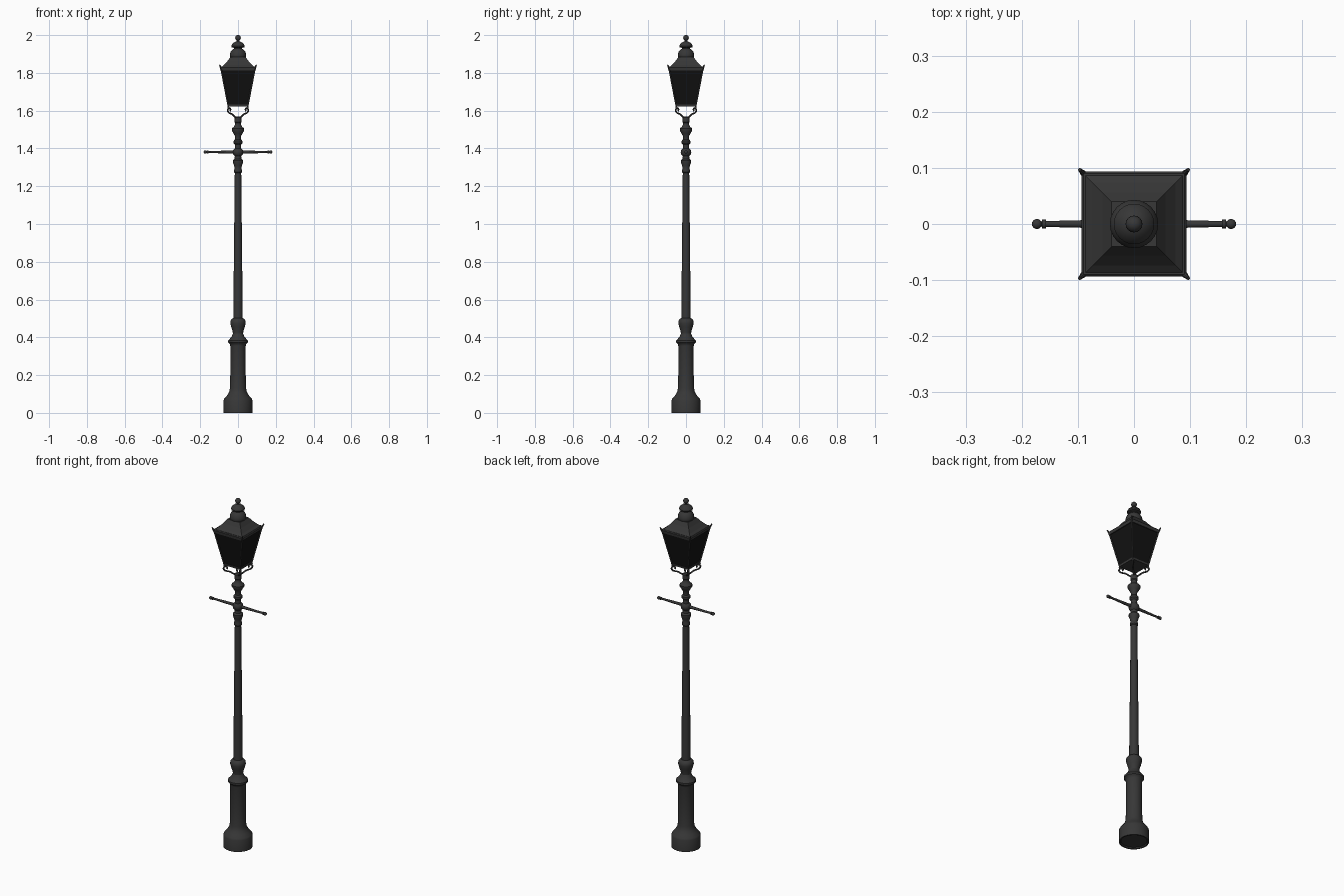
import bpy, bmesh, math
from mathutils import Vector

cube = bpy.data.objects.get("Cube")
if cube:
    bpy.data.objects.remove(cube, do_unlink=True)


def material(name, value):
    m = bpy.data.materials.new(name)
    m.use_nodes = True
    colour = (value, value, value, 1)
    m.diffuse_color = colour
    m.node_tree.nodes["Principled BSDF"].inputs["Base Color"].default_value = colour
    return m


iron = material("dark iron", 0.038)
glass = material("black glass", 0.006)


def finish(name, bm, mat, smooth=True):
    bmesh.ops.remove_doubles(bm, verts=bm.verts, dist=0.00005)
    bmesh.ops.recalc_face_normals(bm, faces=bm.faces)
    mesh = bpy.data.meshes.new(name)
    bm.to_mesh(mesh)
    bm.free()
    mesh.materials.append(mat)
    ob = bpy.data.objects.new(name, mesh)
    bpy.context.collection.objects.link(ob)
    if smooth:
        bpy.ops.object.select_all(action='DESELECT')
        ob.select_set(True)
        bpy.context.view_layer.objects.active = ob
        bpy.ops.object.shade_smooth_by_angle(angle=math.radians(35))
    return ob


def lathe(name, profile, sides=24, mat=iron):
    """Turn (radius, height) points; four sides gives a square of that half width."""
    bm = bmesh.new()
    square = sides == 4
    grow = math.sqrt(2) if square else 1
    turn = math.pi / 4 if square else 0
    rings = []
    for r, z in profile:
        rings.append([bm.verts.new((r * grow * math.cos(turn + math.tau * i / sides),
                                    r * grow * math.sin(turn + math.tau * i / sides), z))
                      for i in range(sides)])
    for a, b in zip(rings, rings[1:]):
        for i in range(sides):
            j = (i + 1) % sides
            bm.faces.new((a[i], a[j], b[j], b[i]))
    bm.faces.new(rings[0])
    bm.faces.new(rings[-1])
    return finish(name, bm, mat, not square)


def rod(name, start, end, r1, r2, sides=8):
    a, b = Vector(start), Vector(end)
    bm = bmesh.new()
    bmesh.ops.create_cone(bm, cap_ends=True, segments=sides, radius1=r1, radius2=r2,
                          depth=(b - a).length)
    bm.transform((b - a).to_track_quat('Z', 'Y').to_matrix().to_4x4())
    bmesh.ops.translate(bm, vec=(a + b) / 2, verts=bm.verts)
    return finish(name, bm, iron)


def ball(name, centre, radius):
    bm = bmesh.new()
    bmesh.ops.create_uvsphere(bm, u_segments=16, v_segments=10, radius=radius)
    bmesh.ops.translate(bm, vec=centre, verts=bm.verts)
    return finish(name, bm, iron)


# Pedestal and its collar
lathe("pedestal", [(0.066, 0.006), (0.07, 0), (0.077, 0), (0.077, 0.066), (0.073, 0.075),
                   (0.06, 0.09), (0.05, 0.105), (0.046, 0.115), (0.043, 0.13), (0.041, 0.2),
                   (0.041, 0.355), (0.044, 0.365), (0.052, 0.372), (0.052, 0.383),
                   (0.044, 0.392), (0.033, 0.405), (0.027, 0.42)])

# Vase-shaped foot of the shaft, then the tapering shaft
lathe("vase_foot", [(0.027, 0.415), (0.028, 0.43), (0.036, 0.455), (0.041, 0.475),
                    (0.04, 0.488), (0.033, 0.497), (0.025, 0.502)])
lathe("shaft", [(0.025, 0.495), (0.024, 0.6), (0.021, 0.9), (0.017, 1.28)], 16)

# Turned head of the post
lathe("post_head", [(0.017, 1.27), (0.021, 1.275), (0.021, 1.285), (0.018, 1.295),
                    (0.021, 1.31), (0.027, 1.325), (0.027, 1.337), (0.018, 1.345),
                    (0.017, 1.36), (0.025, 1.368), (0.028, 1.38), (0.025, 1.392),
                    (0.017, 1.4), (0.016, 1.42), (0.023, 1.428), (0.023, 1.44),
                    (0.016, 1.448), (0.016, 1.465), (0.024, 1.48), (0.033, 1.495),
                    (0.033, 1.505), (0.022, 1.515), (0.016, 1.525), (0.015, 1.535),
                    (0.019, 1.54), (0.019, 1.565), (0.012, 1.57)])

# Ladder rest with turned ends
for side, label in ((1, "left"), (-1, "right")):
    rod(label + "_ladder_arm", (0, 0, 1.381), (side * 0.165, 0, 1.381), 0.009, 0.005, 12)
    rod(label + "_arm_collar", (side * 0.157, 0, 1.381), (side * 0.164, 0, 1.381),
        0.008, 0.008, 12)
    ball(label + "_arm_knob", (side * 0.173, 0, 1.381), 0.009)

# Lantern: panes, floor rim and eaves
lathe("lantern_panes", [(0.05, 1.627), (0.088, 1.822)], 4, glass)
lathe("floor_rim", [(0.05, 1.622), (0.054, 1.622), (0.055, 1.632), (0.05, 1.632)], 4)
lathe("eaves", [(0.086, 1.812), (0.091, 1.812), (0.094, 1.828), (0.09, 1.832)], 4)

# Roof with a concave sweep
lathe("roof", [(0.092, 1.828), (0.074, 1.842), (0.056, 1.862), (0.04, 1.885)], 4)

# Corner posts, horns and scrolled brackets
for sx, sy, label in ((1, -1, "front_left"), (-1, -1, "front_right"),
                      (1, 1, "back_left"), (-1, 1, "back_right")):
    def corner(d, z):
        return (sx * d, sy * d, z)

    rod(label + "_corner_post", corner(0.051, 1.622), corner(0.09, 1.825), 0.004, 0.004)
    rod(label + "_horn", corner(0.086, 1.815), corner(0.097, 1.842), 0.007, 0.003)
    ball(label + "_foot_drop", corner(0.051, 1.617), 0.006)

    curve = bpy.data.curves.new(label + "_bracket", 'CURVE')
    curve.dimensions = '3D'
    curve.bevel_depth = 0.0045
    curve.bevel_resolution = 2
    curve.use_fill_caps = True
    spline = curve.splines.new('NURBS')
    path = [(0.008, 1.56), (0.018, 1.568), (0.03, 1.582), (0.05, 1.588),
            (0.056, 1.605), (0.046, 1.615), (0.038, 1.607), (0.042, 1.598)]
    spline.points.add(len(path) - 1)
    for p, (d, z) in zip(spline.points, path):
        p.co = (*corner(d, z), 1)
    spline.use_endpoint_u = True
    spline.order_u = 3
    spline.resolution_u = 6
    curve.materials.append(iron)
    bpy.context.collection.objects.link(bpy.data.objects.new(label + "_bracket", curve))

# Vent chimney, cap and finial
lathe("vent", [(0.038, 1.878), (0.043, 1.886), (0.043, 1.897), (0.039, 1.912),
               (0.03, 1.923), (0.022, 1.928), (0.022, 1.936)])
lathe("vent_cap", [(0.02, 1.932), (0.035, 1.936), (0.036, 1.943), (0.03, 1.954),
                   (0.018, 1.963), (0.008, 1.967), (0.007, 1.976)])
ball("finial", (0, 0, 1.985), 0.015)
